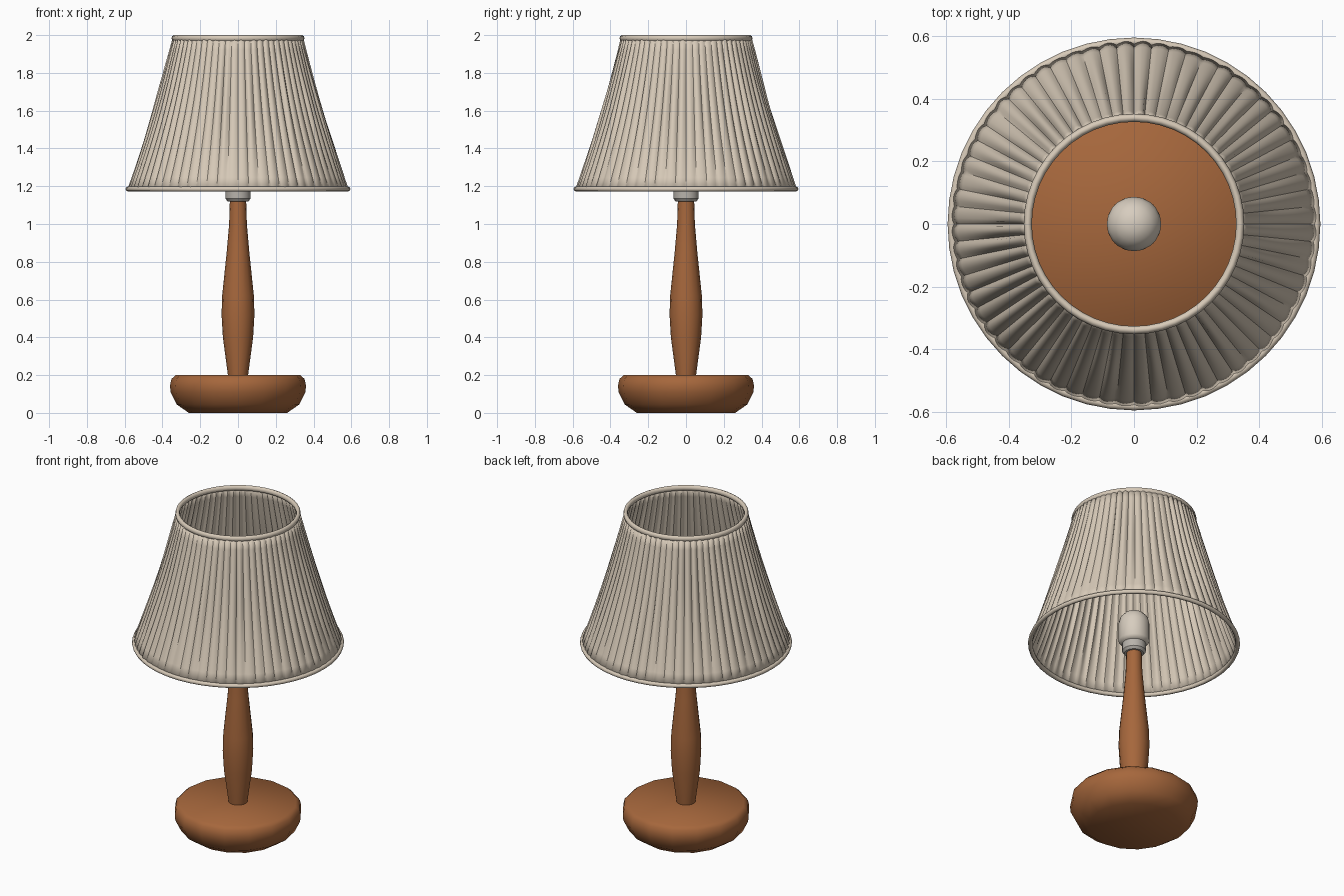
import bpy, bmesh, math, random

if "Cube" in bpy.data.objects:
    bpy.data.objects.remove(bpy.data.objects["Cube"])

random.seed(4)


def material(name, rgb):
    m = bpy.data.materials.new(name)
    m.diffuse_color = (*rgb, 1)
    m.use_nodes = True
    m.node_tree.nodes["Principled BSDF"].inputs["Base Color"].default_value = m.diffuse_color
    return m


wood = material("warm wood", (0.38, 0.135, 0.045))
fabric = material("beige fabric", (0.68, 0.59, 0.48))
grey = material("socket grey", (0.48, 0.45, 0.41))
white = material("warm white", (0.68, 0.61, 0.52))


def finish(bm, name, mat, angle):
    me = bpy.data.meshes.new(name)
    bmesh.ops.recalc_face_normals(bm, faces=bm.faces)
    bm.to_mesh(me)
    bm.free()
    ob = bpy.data.objects.new(name, me)
    bpy.context.collection.objects.link(ob)
    me.materials.append(mat)
    bpy.ops.object.select_all(action='DESELECT')
    ob.select_set(True)
    bpy.context.view_layer.objects.active = ob
    bpy.ops.object.shade_smooth_by_angle(angle=math.radians(angle))
    return ob


def loft(name, profile, sides, mat, angle=40, offset=None, closed=False, cap=True):
    """Turn a profile of (radius, z) around z; offset(i, t) ripples the radius."""
    bm = bmesh.new()
    rings = []
    for k, (r, z) in enumerate(profile):
        ring = []
        for i in range(sides):
            a = math.tau * i / sides
            rr = r + (offset(i, k / (len(profile) - 1)) if offset else 0)
            ring.append(bm.verts.new((rr * math.cos(a), rr * math.sin(a), z)))
        rings.append(ring)
    pairs = list(zip(rings, rings[1:]))
    if closed:
        pairs.append((rings[-1], rings[0]))
    for lo, hi in pairs:
        for i in range(sides):
            j = (i + 1) % sides
            bm.faces.new((lo[i], lo[j], hi[j], hi[i]))
    if cap and not closed:
        bm.faces.new(rings[0][::-1])
        bm.faces.new(rings[-1])
    return finish(bm, name, mat, angle)


def hoop(name, r, z, w, h, sides=48):
    section = [(r + w * math.cos(math.tau * k / 8), z + h * math.sin(math.tau * k / 8))
               for k in range(8)]
    return loft(name, section, sides, fabric, 60, closed=True)


# Turned wooden foot and stem
loft("base", [(0.26, 0), (0.325, 0.045), (0.357, 0.11), (0.36, 0.145),
              (0.352, 0.18), (0.33, 0.2)], 16, wood, 45)
loft("stem", [(0.052, 0.19), (0.08, 0.4), (0.087, 0.52), (0.084, 0.62),
              (0.06, 0.85), (0.047, 1.0), (0.043, 1.13)], 16, wood)

# Socket and bulb inside the shade
loft("socket", [(0.055, 1.12), (0.067, 1.135), (0.067, 1.2)], 16, grey, 30)
loft("bulb", [(0.07, 1.18), (0.087, 1.2), (0.087, 1.31), (0.078, 1.345),
              (0.055, 1.37), (0.025, 1.385)], 20, white, 50)

# Gathered fabric shade: irregular pleats with narrow creases
PLEATS, STEPS = 64, 6
depth = [random.uniform(0.008, 0.018) for _ in range(PLEATS)]
lean = [random.uniform(-0.004, 0.004) for _ in range(PLEATS)]
fold = [0.0, 0.65, 0.95, 1.0, 0.85, 0.5]


def pleat(i, t):
    p, s = divmod(i, STEPS)
    swell = 0.55 + 0.45 * math.sin(math.pi * t)
    return (depth[p] * (fold[s] - 0.6) + lean[p] * math.sin(6 * t + p) * fold[s]) * swell


rows = 12
wall = []
for k in range(rows + 1):
    t = k / rows
    wall.append((0.585 - 0.243 * t - 0.014 * math.sin(math.pi * t), 1.18 + 0.81 * t))
shade = loft("pleated_shade", wall, PLEATS * STEPS, fabric, 35, offset=pleat, cap=False)
thick = shade.modifiers.new("cloth thickness", 'SOLIDIFY')
thick.thickness = 0.006
thick.offset = -1

# Rolled hems at both ends of the shade
hoop("top_hem", 0.339, 1.983, 0.013, 0.017)
hoop("bottom_hem", 0.582, 1.185, 0.013, 0.013)
